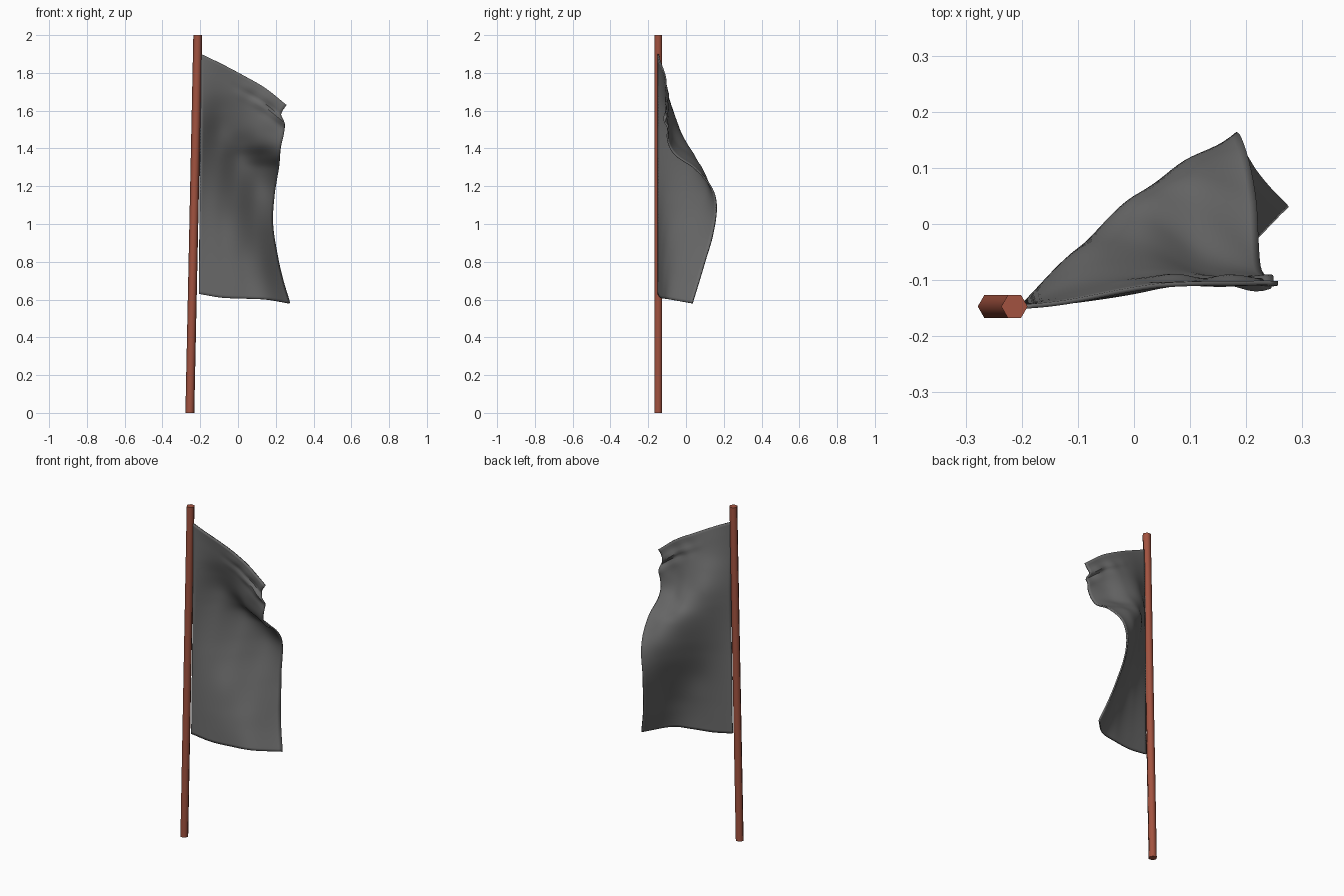
import bpy, bmesh, math
from mathutils import Vector

cube = bpy.data.objects.get("Cube")
if cube:
    bpy.data.objects.remove(cube, do_unlink=True)


def material(name, rgb):
    mat = bpy.data.materials.new(name)
    mat.use_nodes = True
    mat.diffuse_color = (*rgb, 1)
    mat.node_tree.nodes["Principled BSDF"].inputs["Base Color"].default_value = (*rgb, 1)
    return mat


def make_object(name, bm, mat, smooth_angle):
    bmesh.ops.recalc_face_normals(bm, faces=bm.faces)
    mesh = bpy.data.meshes.new(name)
    bm.to_mesh(mesh)
    bm.free()
    mesh.materials.append(mat)
    obj = bpy.data.objects.new(name, mesh)
    bpy.context.collection.objects.link(obj)
    bpy.ops.object.select_all(action='DESELECT')
    obj.select_set(True)
    bpy.context.view_layer.objects.active = obj
    bpy.ops.object.shade_smooth_by_angle(angle=math.radians(smooth_angle))
    return obj


def curve(keys, values, t):
    """Smooth interpolation through values at ascending keys."""
    t = min(max(t, keys[0]), keys[-1])
    n = len(keys)
    i = next(k for k in range(n - 1) if t <= keys[k + 1])

    def slope(k):
        a, b = max(k - 1, 0), min(k + 1, n - 1)
        return (values[b] - values[a]) / (keys[b] - keys[a])

    h = keys[i + 1] - keys[i]
    s = (t - keys[i]) / h
    return ((1 + 2 * s) * (1 - s) ** 2 * values[i] + s * (1 - s) ** 2 * h * slope(i)
            + s * s * (3 - 2 * s) * values[i + 1] + s * s * (s - 1) * h * slope(i + 1))


# Pole: a slightly leaning hexagonal rod with soft sides
bottom, top = Vector((-0.255, -0.147, 0)), Vector((-0.213, -0.147, 2))
bm = bmesh.new()
rings = []
for centre in (bottom, top):
    rings.append([bm.verts.new(centre + Vector((math.cos(a), math.sin(a), 0)) * 0.0235)
                  for a in (math.tau * k / 6 for k in range(6))])
for k in range(6):
    j = (k + 1) % 6
    bm.faces.new((rings[0][k], rings[0][j], rings[1][j], rings[1][k]))
for ring in rings:
    bm.faces.new(ring)
make_object("pole", bm, material("red brown wood", (0.36, 0.085, 0.05)), 65)

# Cloth: depth of the billow by height, from the pole to the free edge
ACROSS = [0, 0.25, 0.5, 0.75, 1]
BILLOW = {
    0.58: (-0.147, -0.135, -0.115, -0.085, 0.033),
    0.7: (-0.147, -0.133, -0.11, -0.06, 0.07),
    0.8: (-0.147, -0.13, -0.10, -0.035, 0.10),
    0.95: (-0.147, -0.12, -0.075, 0.025, 0.143),
    1.1: (-0.147, -0.10, -0.02, 0.09, 0.16),
    1.2: (-0.147, -0.08, 0.02, 0.11, 0.13),
    1.3: (-0.147, -0.06, 0.045, 0.08, 0.04),
    1.36: (-0.147, -0.05, 0.04, 0.02, -0.05),
    1.42: (-0.147, -0.045, 0.005, -0.05, -0.09),
    1.5: (-0.147, -0.05, -0.04, -0.085, -0.10),
    1.6: (-0.147, -0.08, -0.075, -0.10, -0.105),
    1.7: (-0.147, -0.11, -0.10, -0.105, -0.105),
    1.9: (-0.147, -0.14, -0.125, -0.115, -0.11),
}
HEIGHTS = list(BILLOW)
EDGE_Z = [0.585, 0.7, 0.82, 1.0, 1.15, 1.3, 1.4, 1.48, 1.53, 1.58, 1.635]
EDGE_X = [0.273, 0.238, 0.21, 0.183, 0.192, 0.217, 0.225, 0.243, 0.247, 0.228, 0.26]
TOP_Z = [1.9, 1.845, 1.785, 1.72, 1.63]
BOTTOM_Z = [0.63, 0.61, 0.605, 0.6, 0.58]
COLS, ROWS = 32, 80


def cloth_point(u, v):
    top_z = curve(ACROSS, TOP_Z, u)
    z = curve(ACROSS, BOTTOM_Z, u) * (1 - v) + top_z * v
    edge_z = BOTTOM_Z[-1] * (1 - v) + TOP_Z[-1] * v
    inner = -0.207 + 0.012 * v
    x = inner + (curve(EDGE_Z, EDGE_X, edge_z) - inner) * u
    y = curve(ACROSS, [curve(HEIGHTS, [BILLOW[h][c] for h in HEIGHTS], z)
                       for c in range(5)], u)
    # Crumpled creases running along below the top edge
    drop = top_z - z
    crease = math.exp(-((drop - 0.08) / 0.05) ** 2) * max(0, (u - 0.35) / 0.65)
    y += crease * (0.011 * math.sin(75 * drop + 4 * u) + 0.006 * math.sin(28 * u + 40 * drop))
    return x, y, z


bm = bmesh.new()
grid = [[bm.verts.new(cloth_point(c / COLS, r / ROWS)) for c in range(COLS + 1)]
        for r in range(ROWS + 1)]
for r in range(ROWS):
    for c in range(COLS):
        bm.faces.new((grid[r][c], grid[r][c + 1], grid[r + 1][c + 1], grid[r + 1][c]))
flag = make_object("flag_cloth", bm, material("dark grey cloth", (0.145, 0.145, 0.145)), 40)
thickness = flag.modifiers.new("thickness", 'SOLIDIFY')
thickness.thickness = 0.008
thickness.offset = 0
